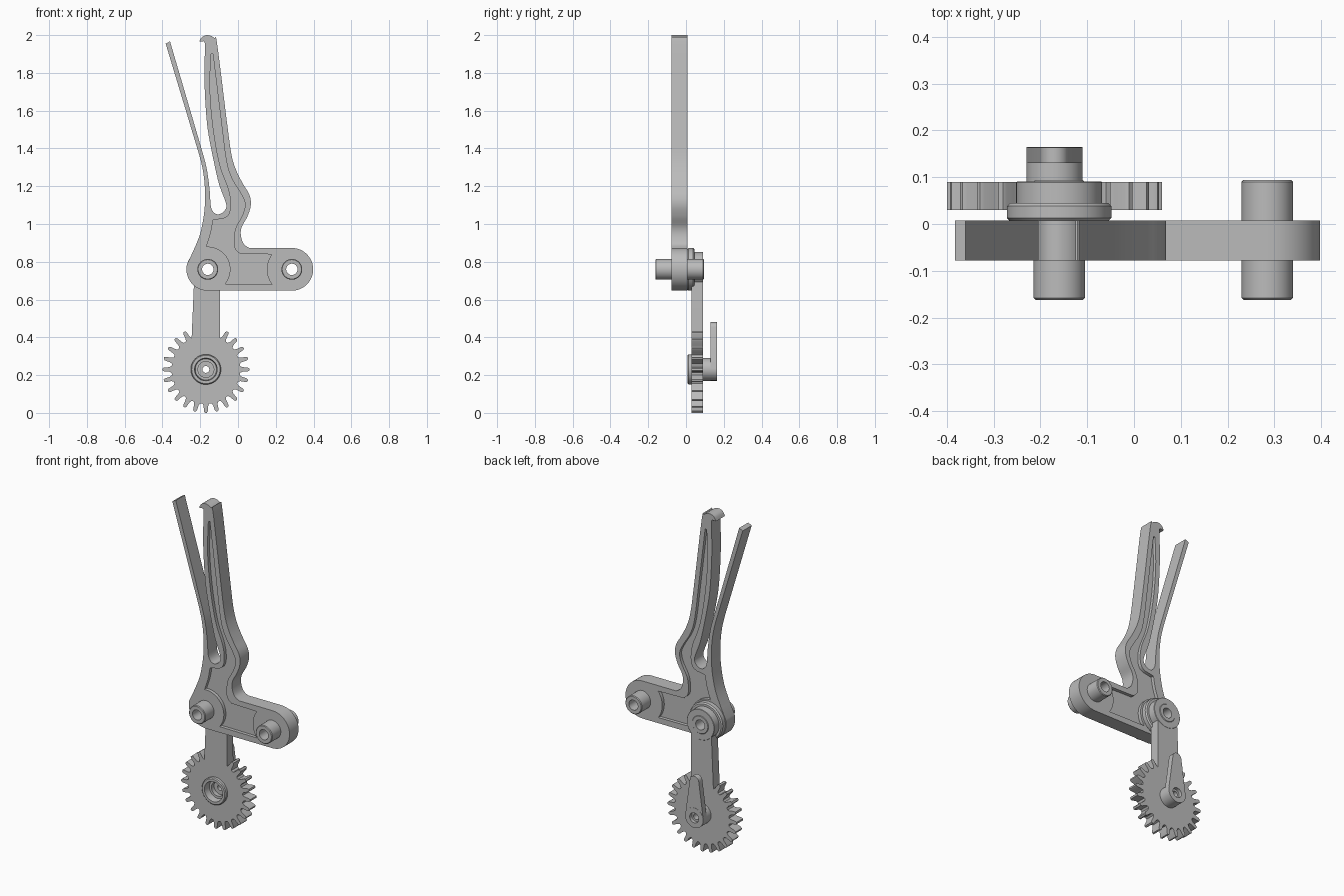
import bpy, bmesh, math
from mathutils import Vector

default = bpy.data.objects.get("Cube")
if default:
    bpy.data.objects.remove(default, do_unlink=True)

GREY = (0.5, 0.5, 0.5, 1.0)
grey = bpy.data.materials.new("plain_grey")
grey.use_nodes = True
grey.diffuse_color = GREY
grey.node_tree.nodes["Principled BSDF"].inputs["Base Color"].default_value = GREY

PIVOT, FAR, GEAR = (-0.16, 0.76), (0.285, 0.76), (-0.17, 0.23)
PIN_RADIUS, BORE = 0.055, 0.03
BODY_FRONT, BODY_BACK = -0.078, 0.008
ARM_FRONT, ARM_BACK = 0.03, 0.09


def arc(centre, radius, start, end, steps=24):
    """Points on an arc, angles in degrees."""
    angles = [math.radians(start + (end - start) * i / steps) for i in range(steps + 1)]
    return [(centre[0] + radius * math.cos(a), centre[1] + radius * math.sin(a)) for a in angles]


def smooth(points, steps=5):
    """Flowing curve through the given points."""
    vectors = [Vector(p) for p in points]
    padded = [vectors[0]] + vectors + [vectors[-1]]
    result = []
    for a, b, c, d in zip(padded, padded[1:], padded[2:], padded[3:]):
        for i in range(steps):
            t = i / steps
            tangent_b, tangent_c = (c - a) / 2, (d - b) / 2
            p = (b * (2 * t**3 - 3 * t**2 + 1) + tangent_b * (t**3 - 2 * t**2 + t)
                 + c * (3 * t**2 - 2 * t**3) + tangent_c * (t**3 - t**2))
            result.append(tuple(p))
    return result + [points[-1]]


def finish(name, bm):
    bmesh.ops.remove_doubles(bm, verts=bm.verts, dist=0.0003)
    bmesh.ops.recalc_face_normals(bm, faces=bm.faces)
    mesh = bpy.data.meshes.new(name)
    bm.to_mesh(mesh)
    bm.free()
    mesh.materials.append(grey)
    obj = bpy.data.objects.new(name, mesh)
    bpy.context.collection.objects.link(obj)
    return obj


def prism(name, outline, front, back):
    """Flat plate: an outline in x and z, extruded along y."""
    bm = bmesh.new()
    verts = [bm.verts.new((x, front, z)) for x, z in outline]
    bmesh.ops.remove_doubles(bm, verts=verts, dist=0.0003)
    face = bm.faces.new([v for v in verts if v.is_valid])
    extruded = bmesh.ops.extrude_face_region(bm, geom=[face])["geom"]
    moved = [v for v in extruded if isinstance(v, bmesh.types.BMVert)]
    bmesh.ops.translate(bm, verts=moved, vec=(0, back - front, 0))
    return finish(name, bm)


def turned(name, centre, profile, segments=48):
    """Ring-shaped part: a closed profile of (radius, y) turned about the y axis."""
    bm = bmesh.new()
    rings = []
    for i in range(segments):
        a = math.tau * i / segments
        rings.append([bm.verts.new((centre[0] + r * math.cos(a), y, centre[1] + r * math.sin(a)))
                      for r, y in profile])
    for i, ring in enumerate(rings):
        following = rings[(i + 1) % segments]
        for j in range(len(profile)):
            k = (j + 1) % len(profile)
            bm.faces.new((ring[j], ring[k], following[k], following[j]))
    return finish(name, bm)


def tube(name, centre, outer, inner, front, back, bevel=0.004):
    return turned(name, centre, [
        (inner, front), (outer - bevel, front), (outer, front + bevel),
        (outer, back - bevel), (outer - bevel, back), (inner, back)])


def carve(obj, cutter):
    """Cut one solid out of another, then drop the cutter."""
    cutter.hide_render = True
    mod = obj.modifiers.new("cut", "BOOLEAN")
    mod.operation, mod.solver, mod.object = "DIFFERENCE", "EXACT", cutter
    bpy.context.view_layer.objects.active = obj
    bpy.ops.object.modifier_apply(modifier=mod.name)
    bpy.data.objects.remove(cutter, do_unlink=True)


def drill(obj, centre, radius):
    carve(obj, prism("drill", arc(centre, radius, 0, 360, 48), -1, 1))


# Body: pivot lobe, far lobe, curved handle with hook, slot and thin spring blade
handle_back = smooth([
    (0.06, 0.873), (0.03, 0.895), (0.015, 0.94), (0.02, 0.985), (0.05, 1.04), (0.068, 1.1),
    (0.06, 1.155), (0.025, 1.215), (-0.01, 1.285), (-0.035, 1.37), (-0.06, 1.55),
    (-0.11, 1.95), (-0.125, 1.985), (-0.16, 2.0), (-0.19, 1.99), (-0.205, 1.965)])
slot = smooth([
    (-0.185, 1.967), (-0.175, 1.95), (-0.178, 1.8), (-0.173, 1.65), (-0.16, 1.5),
    (-0.13, 1.34), (-0.1, 1.21), (-0.065, 1.115), (-0.065, 1.08), (-0.09, 1.055),
    (-0.12, 1.055), (-0.143, 1.09), (-0.15, 1.18), (-0.165, 1.29), (-0.185, 1.37)])
blade = smooth([
    (-0.205, 1.365), (-0.185, 1.28), (-0.175, 1.18), (-0.178, 1.07), (-0.2, 0.95), (-0.24, 0.85)])
outline = (arc(PIVOT, 0.113, 165, 270) + arc(FAR, 0.113, -90, 90) + handle_back + slot
           + [(-0.36, 1.967), (-0.383, 1.955)] + blade)
body = prism("lever_body", outline, BODY_FRONT, BODY_BACK)

# Recessed pocket on both faces of the body
pocket = (smooth([
    (-0.143, 1.9), (-0.148, 1.71), (-0.13, 1.5), (-0.095, 1.31), (-0.048, 1.18),
    (-0.037, 1.1), (-0.048, 1.05), (-0.075, 1.03)])
    + smooth([(-0.132, 1.02), (-0.145, 0.95), (-0.168, 0.88)])
    + arc(PIVOT, 0.12, 92, -40) + arc(FAR, 0.132, 217, 143)
    + smooth([
        (0.01, 0.843), (-0.02, 0.88), (-0.015, 0.97), (0.025, 1.05), (0.037, 1.11),
        (0.01, 1.17), (-0.035, 1.245), (-0.063, 1.34), (-0.09, 1.55), (-0.133, 1.9)]))
DEPTH = 0.02
carve(body, prism("front_pocket", pocket, BODY_FRONT - DEPTH, BODY_FRONT + DEPTH))
carve(body, prism("back_pocket", pocket, BODY_BACK - DEPTH, BODY_BACK + DEPTH))

# Hollow pins through the two lobes
parts = [body]
for name, centre in (("pivot_pin", PIVOT), ("far_pin", FAR)):
    drill(body, centre, 0.045)
    parts.append(tube(name, centre, PIN_RADIUS, BORE, -0.162, 0.094))

# Washer and boss joining the arm to the body
parts.append(tube("pivot_washer", PIVOT, 0.112, 0.045, BODY_BACK - 0.002, 0.045, 0.007))
parts.append(tube("arm_boss", PIVOT, 0.092, 0.045, 0.04, ARM_BACK + 0.001, 0.002))

# Gear with the arm in one plate: the arm replaces the top teeth
TEETH, ROOT, TIP = 24, 0.182, 0.23
gear_outline = []
for i in range(2, TEETH - 1):
    middle = 90 - 360 * i / TEETH
    for offset, radius in ((5.5, ROOT), (3.6, ROOT + 0.012), (2.6, TIP - 0.008), (1.3, TIP),
                           (-1.3, TIP), (-2.6, TIP - 0.008), (-3.6, ROOT + 0.012), (-5.5, ROOT)):
        gear_outline += arc(GEAR, radius, middle + offset, middle + offset, 1)[:1]
arm_top = (-0.163, PIVOT[1])
gear = prism("gear_and_arm", gear_outline + arc(arm_top, 0.067, 180, 0), ARM_FRONT, ARM_BACK)
drill(gear, PIVOT, 0.045)
drill(gear, GEAR, 0.058)
parts.append(gear)

# Stepped hub through the gear
parts.append(turned("gear_hub", GEAR, [
    (0.08, 0.032), (0.08, 0.014), (0.075, 0.009), (0.06, 0.009), (0.056, 0.05), (0.042, 0.05),
    (0.042, 0.075), (0.018, 0.075), (0.018, 0.145), (0.03, 0.145), (0.03, 0.165),
    (0.06, 0.165), (0.06, 0.032)]))

# Tapered crank on the back of the hub
crank_tip = (GEAR[0], 0.45)
crank = prism("crank", arc(GEAR, 0.06, 172, 368) + arc(crank_tip, BORE, 8, 172), 0.13, 0.164)
drill(crank, GEAR, 0.05)
parts.append(crank)

# Smooth shading with sharp edges kept
bpy.ops.object.select_all(action="DESELECT")
for part in parts:
    part.select_set(True)
bpy.context.view_layer.objects.active = body
bpy.ops.object.shade_smooth_by_angle(angle=math.radians(30))
